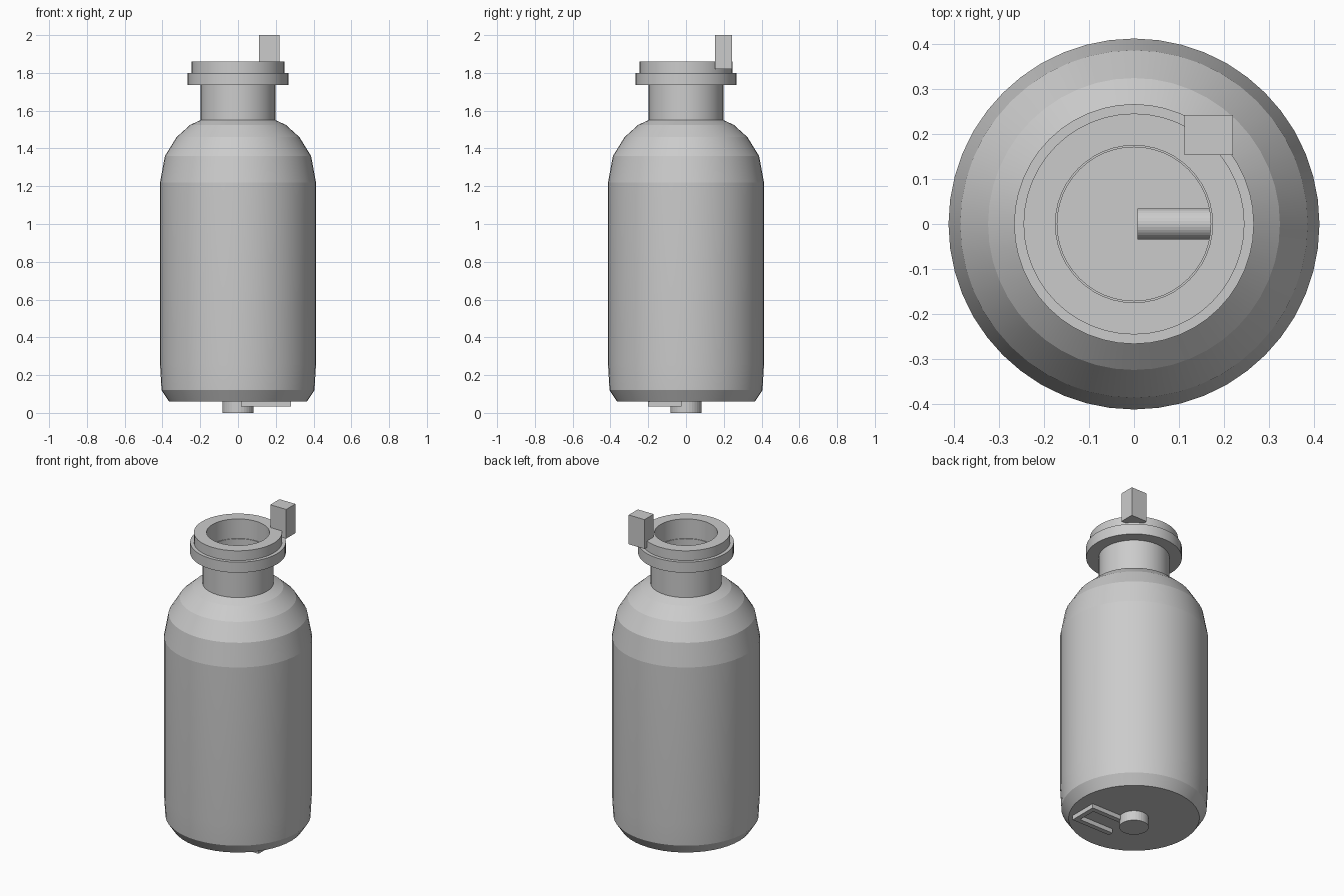
import bpy, bmesh, math

if "Cube" in bpy.data.objects:
    bpy.data.objects.remove(bpy.data.objects["Cube"])

SEG = 48
grey = bpy.data.materials.new("plain grey")
grey.diffuse_color = (0.6, 0.6, 0.6, 1)
grey.use_nodes = True
grey.node_tree.nodes["Principled BSDF"].inputs["Base Color"].default_value = grey.diffuse_color


def finish(name, bm, smooth=True):
    bmesh.ops.recalc_face_normals(bm, faces=bm.faces)
    me = bpy.data.meshes.new(name)
    bm.to_mesh(me)
    bm.free()
    me.materials.append(grey)
    ob = bpy.data.objects.new(name, me)
    bpy.context.collection.objects.link(ob)
    if smooth:
        bpy.ops.object.select_all(action='DESELECT')
        ob.select_set(True)
        bpy.context.view_layer.objects.active = ob
        bpy.ops.object.shade_smooth_by_angle(angle=math.radians(10))
    return ob


def lathe(name, profile, closed=False, seg=SEG):
    """Spin (radius, z) points about z; r = 0 ends close the shape."""
    bm = bmesh.new()
    vs = [bm.verts.new((r, 0, z)) for r, z in profile]
    pairs = list(zip(vs, vs[1:])) + ([(vs[-1], vs[0])] if closed else [])
    edges = [bm.edges.new(p) for p in pairs]
    bmesh.ops.spin(bm, geom=vs + edges, cent=(0, 0, 0), axis=(0, 0, 1),
                   angle=2 * math.pi, steps=seg, use_duplicate=False)
    bmesh.ops.remove_doubles(bm, verts=bm.verts, dist=1e-4)
    return finish(name, bm)


def boxes(name, spans):
    bm = bmesh.new()
    for x0, x1, y0, y1, z0, z1 in spans:
        for v in bmesh.ops.create_cube(bm, size=1)['verts']:
            v.co = ((x0 + x1) / 2 + v.co.x * (x1 - x0),
                    (y0 + y1) / 2 + v.co.y * (y1 - y0),
                    (z0 + z1) / 2 + v.co.z * (z1 - z0))
    return finish(name, bm, False)


# Hollow bottle: outside from the base up, then inside back down
lathe("bottle_body", [
    (0, 0.06), (0.365, 0.06), (0.405, 0.12), (0.413, 0.26), (0.413, 1.22),
    (0.387, 1.36), (0.325, 1.46), (0.253, 1.525), (0.198, 1.55), (0.198, 1.74),
    (0.171, 1.74), (0.171, 1.53), (0.235, 1.50), (0.305, 1.44), (0.36, 1.35),
    (0.385, 1.22), (0.385, 0.26), (0.378, 0.13), (0.35, 0.09), (0, 0.09)])

# Collar and rim around the mouth
lathe("neck_collar", [(0.175, 1.735), (0.267, 1.735), (0.267, 1.80), (0.175, 1.80)], True)
lathe("mouth_rim", [(0.175, 1.80), (0.246, 1.80), (0.246, 1.86), (0.175, 1.86)], True)

# Block standing on the rim
boxes("rim_block", [(0.112, 0.22, 0.154, 0.243, 1.82, 2.0)])

# Round foot and U-shaped bracket under the base
lathe("base_button", [(0, 0), (0.082, 0), (0.082, 0.065), (0, 0.065)], seg=32)
boxes("base_bracket", [
    (0.015, 0.28, -0.2, -0.17, 0.033, 0.065),
    (0.25, 0.28, -0.17, -0.055, 0.033, 0.065),
    (0.015, 0.28, -0.055, -0.025, 0.033, 0.065)])

# Rod lying on the inside floor
rod = lathe("inner_rod", [(0, 0.008), (0.035, 0.008), (0.035, 0.28), (0, 0.28)], seg=32)
rod.rotation_euler = (0, math.pi / 2, 0)
rod.location = (0, 0, 0.12)
